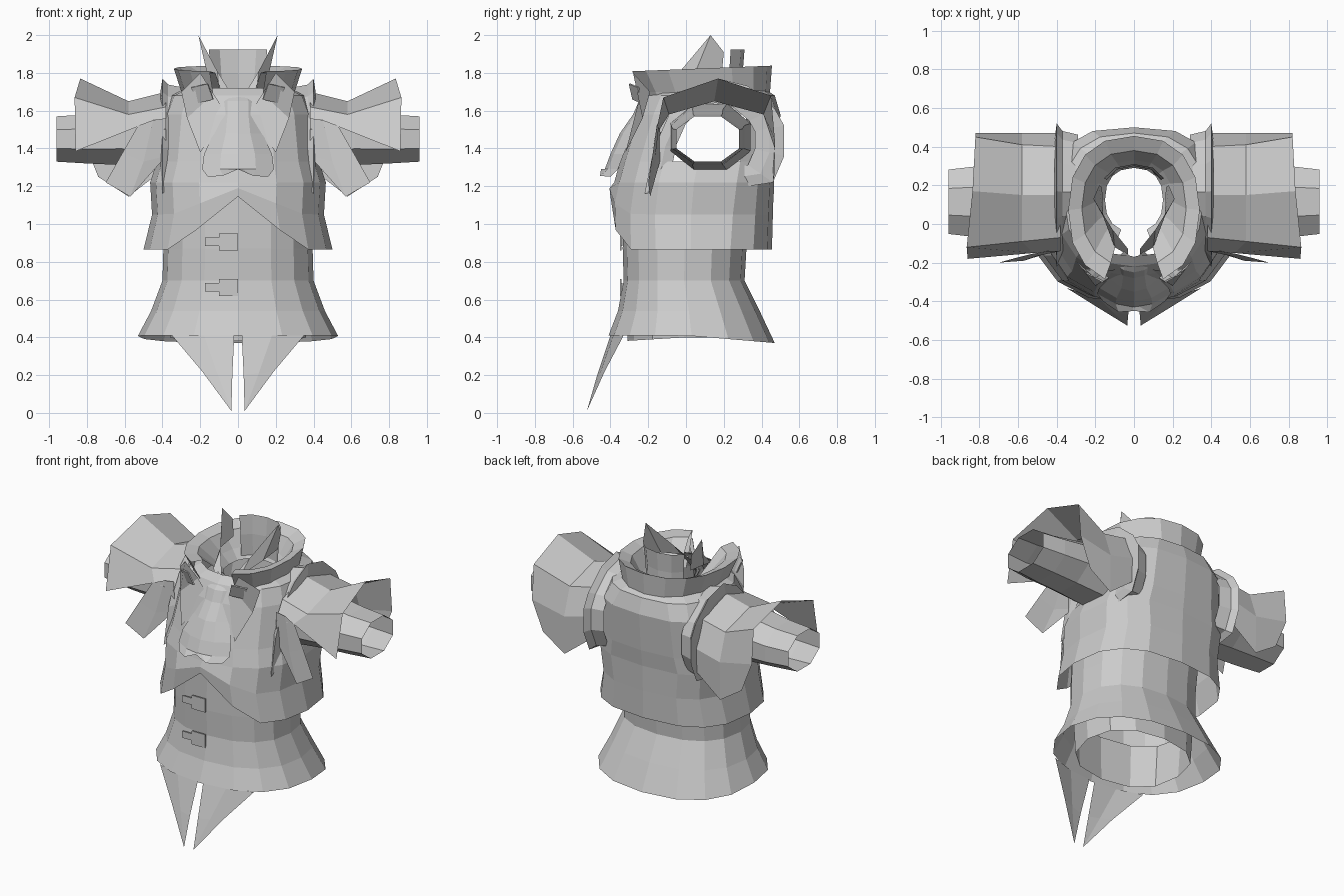
import bpy, bmesh, math
from mathutils import Vector

cube = bpy.data.objects.get("Cube")
if cube:
    bpy.data.objects.remove(cube, do_unlink=True)


def material(name, rgb):
    m = bpy.data.materials.new(name)
    m.use_nodes = True
    m.diffuse_color = (*rgb, 1)
    m.node_tree.nodes["Principled BSDF"].inputs["Base Color"].default_value = (*rgb, 1)
    return m


CLOTH = material("grey cloth", (0.6, 0.6, 0.6))


def make(name, rows, closed=False, drop=None, mirror=False):
    """Skin a grid of point rows, leaving out faces where drop(centre) is true."""
    bm = bmesh.new()
    grid = [[bm.verts.new(p) for p in row] for row in rows]
    n = len(grid[0])
    for a, b in zip(grid, grid[1:]):
        for i in range(n if closed else n - 1):
            j = (i + 1) % n
            f = bm.faces.new((a[i], a[j], b[j], b[i]))
            if drop and drop(f.calc_center_median()):
                bm.faces.remove(f)
    bmesh.ops.remove_doubles(bm, verts=bm.verts, dist=0.001)
    bmesh.ops.recalc_face_normals(bm, faces=bm.faces)
    me = bpy.data.meshes.new(name)
    bm.to_mesh(me)
    bm.free()
    ob = bpy.data.objects.new(name, me)
    bpy.context.collection.objects.link(ob)
    me.materials.append(CLOTH)
    if mirror:
        ob.modifiers.new("Mirror", 'MIRROR').use_mirror_merge = False
    return ob


def ring(hw, front, back, z, n=16, lift=None, square=.85):
    """Rounded horizontal ring from the front centre; square < 1 flattens the back."""
    pts = []
    for i in range(n):
        a = 2 * math.pi * i / n
        s, c = math.sin(a), -math.cos(a)
        power = square if c > 0 else .85
        x = hw * math.copysign(abs(s) ** power, s)
        y = (front + back) / 2 + (back - front) / 2 * math.copysign(abs(c) ** power, c)
        pts.append(Vector((x, y, z + (lift(x, y) if lift else 0))))
    return pts


def arm_ring(x, cy, cz, ry, rz, n=8):
    return [(x, cy + ry * math.cos(math.tau * (i + .5) / n),
             cz + rz * math.sin(math.tau * (i + .5) / n)) for i in range(n)]


# Flared tunic below the jacket, with an inner lining
make("tunic_skirt", [
    ring(.53, -.41, .47, .39, lift=lambda x, y: .02 - .04 * max(0, y) / .47),
    ring(.46, -.36, .39, .54),
    ring(.40, -.33, .31, .70),
    ring(.395, -.335, .32, .87),
    ring(.40, -.33, .36, 1.16)], closed=True)
make("tunic_lining", [
    ring(.36, -.31, .29, .40, 12, lift=lambda x, y: .06 * min(0, y)),
    ring(.38, -.315, .295, .68, 12)], closed=True)

# Jacket body with notched front hem and open armholes
notch = lambda x, y: max(0, .28 - .8 * abs(x)) if y < 0 else 0
armhole = lambda c: abs(c.x) > .3 and 1.32 < c.z < 1.58 and -.1 < c.y < .35
make("jacket_body", [
    ring(.50, -.40, .455, .865, lift=notch, square=.75),
    ring(.455, -.405, .46, 1.05, lift=lambda x, y: notch(x, y) * .5, square=.7),
    ring(.465, -.38, .465, 1.22, square=.65),
    ring(.43, -.35, .48, 1.33, square=.65),
    ring(.40, -.27, .50, 1.58, square=.65),
    ring(.36, -.22, .47, 1.68, square=.75),
    ring(.27, -.17, .41, 1.72)], closed=True, drop=armhole)

# Wide collar, open at the front, folding in to the neck
make("collar", [
    ring(.28, -.20, .44, 1.60),
    ring(.30, -.25, .445, 1.70),
    ring(.34, -.31, .455, 1.82, lift=lambda x, y: .04 * y),
    ring(.27, -.22, .38, 1.80),
    ring(.20, -.10, .33, 1.70),
    ring(.15, -.04, .29, 1.64)], closed=True,
    drop=lambda c: abs(c.x) < .1 and c.y < 0)

# Raised inner collar behind the neck, with pointed wings
make("inner_collar", [
    ring(.155, -.02, .30, 1.66, 12),
    ring(.16, -.02, .30, 1.80, 12),
    ring(.175, -.02, .31, 1.925, 12)], closed=True,
    drop=lambda c: c.y < .19 and c.z > 1.7)
make("collar_wing", [
    [(.03, -.16, 1.60), (.10, -.12, 1.72), (.16, .04, 1.78), (.165, .19, 1.80)],
    [(.03, -.13, 1.68), (.11, -.03, 1.81), (.21, .13, 2.0), (.18, .20, 1.91)]], mirror=True)

# Lapels running down into the chest
make("lapel", [
    [(.20, -.28, 1.80), (.13, -.24, 1.69), (.06, -.23, 1.58)],
    [(.30, -.19, 1.70), (.27, -.23, 1.56), (.20, -.32, 1.38)]], mirror=True)

# Folded neckcloth hanging over the chest
bib = [(1.72, .05, -.17, -.14), (1.65, .11, -.25, -.20), (1.58, .11, -.28, -.23),
       (1.48, .13, -.35, -.28), (1.37, .18, -.40, -.33), (1.29, .19, -.43, -.36)]
rows = [[(t * w, ym + (ye - ym) * t * t, z) for t in (-1, -.5, 0, .5, 1)]
        for z, w, ym, ye in bib]
rows.append([(-.16, -.40, 1.25), (-.08, -.455, 1.255), (0, -.45, 1.29),
             (.08, -.455, 1.255), (.16, -.40, 1.25)])
rows.append([(x * .9, -.35, 1.30) for x in (-.16, -.08, 0, .08, .16)])
make("neckcloth", rows)

# Raised shoulder rims around the armholes, swept back towards the top
rim = [(-.22, 1.16), (-.17, 1.40), (-.09, 1.58), (.03, 1.70), (.17, 1.77), (.33, 1.73),
       (.47, 1.61), (.52, 1.52), (.52, 1.36), (.46, 1.22), (.20, 1.18), (0, 1.20)]
scaled = lambda x, s: [(x, .13 + (y - .13) * s, 1.45 + (z - 1.45) * s) for y, z in rim]
make("shoulder_rim", [scaled(.29, .85), scaled(.37, .9), scaled(.40, 1), scaled(.41, .8),
                      scaled(.40, .6)], closed=True, mirror=True)

# Inner sleeves
make("sleeve", [
    arm_ring(.40, .13, 1.46, .23, .19),
    arm_ring(.62, .115, 1.46, .21, .16),
    arm_ring(.80, .115, 1.45, .20, .14),
    arm_ring(.96, .115, 1.45, .18, .13)], closed=True, mirror=True)

# Draped oversleeves, open underneath, with a separate pointed flap in front
make("oversleeve", [
    [(.38, -.14, 1.50), (.38, -.07, 1.62), (.38, .15, 1.70), (.38, .40, 1.62),
     (.38, .47, 1.45), (.38, .46, 1.30)],
    [(.52, -.15, 1.52), (.58, -.09, 1.58), (.58, .15, 1.65), (.58, .41, 1.58),
     (.58, .47, 1.40), (.58, .465, 1.145)],
    [(.86, -.18, 1.385), (.865, -.12, 1.67), (.835, .17, 1.77), (.82, .45, 1.68),
     (.82, .47, 1.45), (.74, .465, 1.25)]], mirror=True)
make("sleeve_flap", [
    [(.38, -.14, 1.56), (.45, -.14, 1.55), (.53, -.155, 1.52)],
    [(.38, -.13, 1.36), (.50, -.165, 1.33), (.61, -.175, 1.38)],
    [(.38, -.13, 1.36), (.57, -.19, 1.145), (.70, -.20, 1.22)]], mirror=True)

# Pointed front tails
make("front_tail", [
    [(.02, -.40, .41), (.18, -.385, .41), (.35, -.33, .41)],
    [(.03, -.47, .2), (.11, -.455, .21), (.19, -.43, .22)],
    [(.035, -.525, .01)] * 3], mirror=True)


# Buckles and collar patches
def plate(name, centre, size, turn=(0, 0, 0), mirror=False):
    x, y, z = (s / 2 for s in size)
    ob = make(name, [[(-x, 0, -z), (x, 0, -z)], [(-x, 0, z), (x, 0, z)]])
    mod = ob.modifiers.new("Solidify", 'SOLIDIFY')
    mod.thickness = size[1]
    ob.location, ob.rotation_euler = centre, turn
    if mirror:
        twin = ob.copy()
        twin.name = name + "_right"
        twin.location.x *= -1
        twin.rotation_euler = (turn[0], -turn[1], -turn[2])
        bpy.context.collection.objects.link(twin)


for z in (.905, .665):
    plate("buckle", (-.05, -.35, z), (.10, .009, .09))
    plate("buckle_tab", (-.135, -.345, z), (.08, .009, .045))
plate("collar_patch", (.19, -.27, 1.69), (.10, .009, .09), (.35, .2, .5), True)
